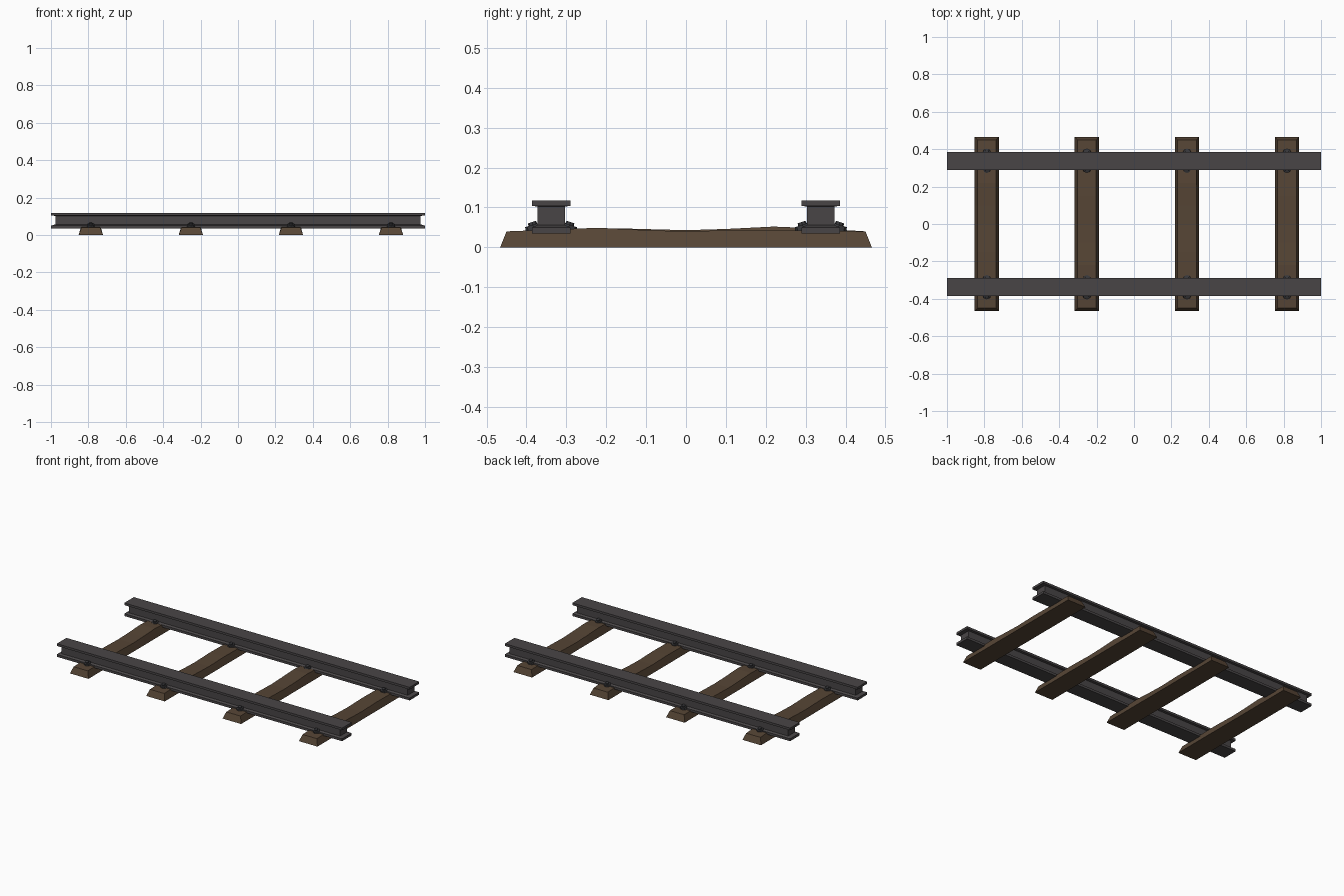
import bpy, bmesh
from mathutils import Matrix, Vector

cube = bpy.data.objects.get("Cube")
if cube:
    bpy.data.objects.remove(cube, do_unlink=True)


def material(name, rgb):
    m = bpy.data.materials.new(name)
    m.use_nodes = True
    m.diffuse_color = (*rgb, 1)
    bsdf = m.node_tree.nodes["Principled BSDF"]
    bsdf.inputs["Base Color"].default_value = (*rgb, 1)
    bsdf.inputs["Roughness"].default_value = 0.8
    return m


steel = material("dark steel", (0.066, 0.060, 0.062))
wood = material("brown wood", (0.094, 0.060, 0.036))
iron = material("black iron", (0.038, 0.038, 0.042))


def finish(name, bm, mat):
    bmesh.ops.recalc_face_normals(bm, faces=bm.faces)
    mesh = bpy.data.meshes.new(name)
    bm.to_mesh(mesh)
    bm.free()
    mesh.materials.append(mat)
    obj = bpy.data.objects.new(name, mesh)
    bpy.context.collection.objects.link(obj)
    return obj


def loft(bm, rings):
    """Bridge a row of equal closed rings and cap both ends."""
    rows = [[bm.verts.new(p) for p in ring] for ring in rings]
    for a, b in zip(rows, rows[1:]):
        for i in range(len(a)):
            j = (i + 1) % len(a)
            bm.faces.new((a[i], a[j], b[j], b[i]))
    bm.faces.new(rows[0])
    bm.faces.new(rows[-1])


# Rails: two wide flanges with an inset web between them
def rail(name, y):
    bm = bmesh.new()
    flange, web = (1.0, 0.048), (0.977, 0.034)
    levels = [(0.035, flange), (0.050, flange), (0.056, web),
              (0.102, web), (0.104, flange), (0.118, flange)]
    loft(bm, [[(sx * hx, y + sy * hy, z) for sx, sy in
               ((-1, -1), (1, -1), (1, 1), (-1, 1))]
              for z, (hx, hy) in levels])
    finish(name, bm, steel)


# Sleepers: tapered beams with a gently worn top
def sleeper(name, x, flip):
    bm = bmesh.new()
    wear = [(-0.45, 0.040), (-0.30, 0.045), (-0.15, 0.047), (0.0, 0.043),
            (0.10, 0.046), (0.22, 0.052), (0.32, 0.048), (0.45, 0.040)]
    if flip:
        wear = [(-y, z - 0.003 * (abs(y) < 0.4)) for y, z in reversed(wear)]
    rings = []
    for i, (y, z) in enumerate(wear):
        end = i in (0, len(wear) - 1)
        foot = y * 0.466 / 0.45 if end else y
        rings.append([(x - 0.065, foot, 0), (x + 0.065, foot, 0),
                      (x + 0.050, y, z), (x - 0.050, y, z)])
    loft(bm, rings)
    finish(name, bm, wood)


# Bolts: eight-sided washer and nub, leaning away from the rail
def bolt(name, x, y, side):
    bm = bmesh.new()
    for r1, r2, depth, z in ((0.024, 0.020, 0.014, 0), (0.012, 0.010, 0.008, 0.010)):
        bmesh.ops.create_cone(bm, cap_ends=True, segments=8, radius1=r1, radius2=r2,
                              depth=depth, matrix=Matrix.Translation((0, 0, z)))
    lean = Matrix.Rotation(-side * 0.32, 4, "X")
    bm.transform(Matrix.Translation(Vector((x, y, 0.050))) @ lean)
    finish(name, bm, iron)


rail_y = 0.338
for label, s in (("front", -1), ("back", 1)):
    rail(label + "_rail", s * rail_y)

for n in range(4):
    x = -0.787 + n * 0.535
    sleeper(f"sleeper_{n + 1}", x, n % 2 == 1)
    for label, s in (("front", -1), ("back", 1)):
        for place, side in (("left", -1), ("right", 1)):
            bolt(f"{label}_{place}_bolt_{n + 1}", x, s * rail_y + side * 0.044, side)
